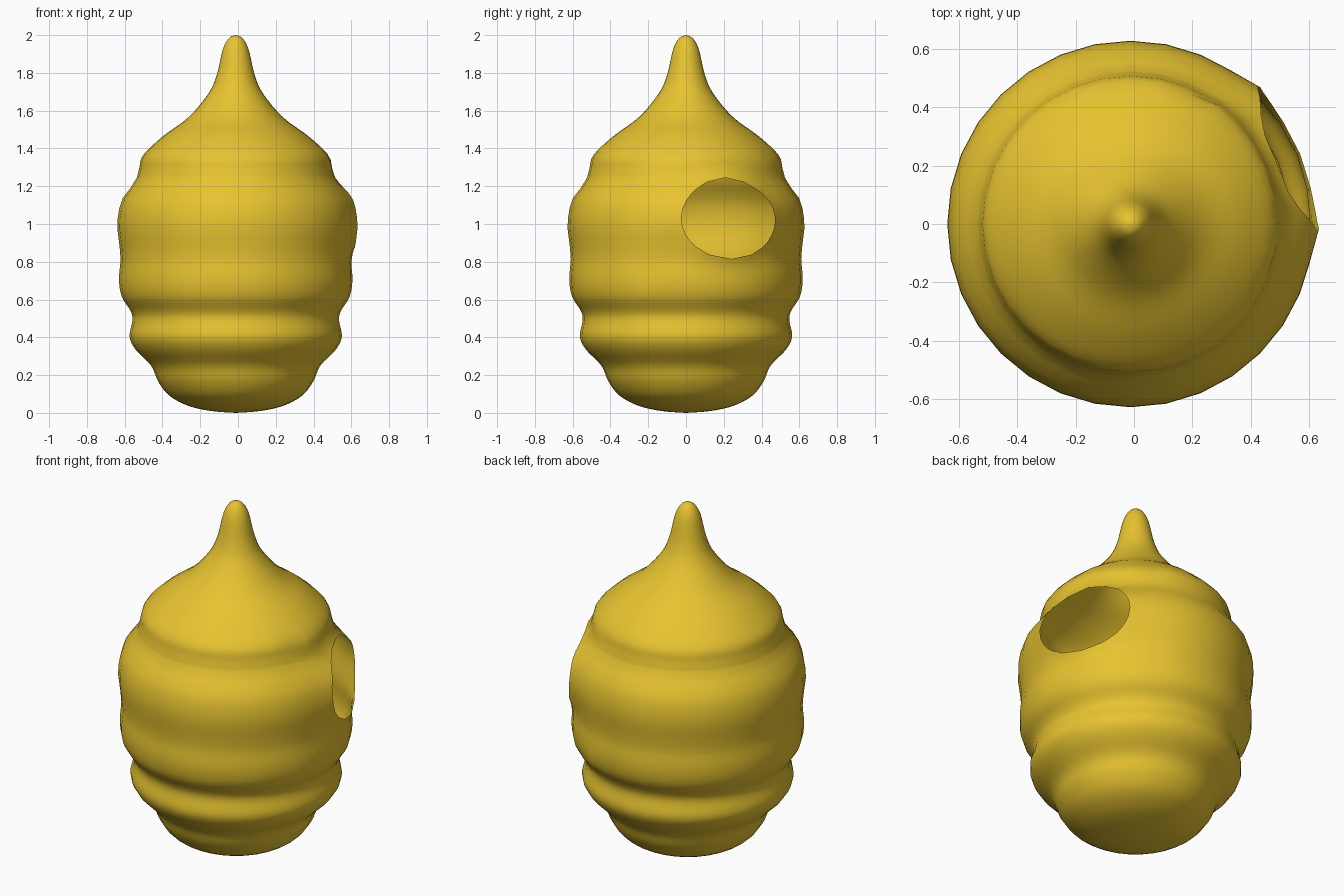
import bpy, bmesh, math

if "Cube" in bpy.data.objects:
    bpy.data.objects.remove(bpy.data.objects["Cube"])

AXIS_X = -0.012
SEGS = 32
HOLE_Z, HOLE_B = 1.03, 0.215                       # hole centre height, half height
HOLE_T, HOLE_A = math.radians(22.5), math.radians(22.5)   # hole direction, half angle

# hive silhouette (radius, height)
PTS = [(0, 0.0), (0.13, 0.01), (0.25, 0.037), (0.35, 0.09), (0.41, 0.165), (0.448, 0.25),
       (0.53, 0.335), (0.562, 0.405), (0.547, 0.49), (0.557, 0.54), (0.603, 0.615),
       (0.618, 0.705), (0.61, 0.82), (0.62, 0.92), (0.627, 1.01), (0.602, 1.13),
       (0.535, 1.22), (0.512, 1.29), (0.49, 1.365), (0.385, 1.465), (0.25, 1.565),
       (0.145, 1.69), (0.10, 1.79), (0.068, 1.925), (0.035, 1.985), (0, 2.0)]


def spline(pts, n):
    """Catmull-Rom through the points."""
    out = []
    for i in range(len(pts) - 1):
        p0, p1, p2, p3 = (pts[max(i - 1, 0)], pts[i], pts[i + 1], pts[min(i + 2, len(pts) - 1)])
        for k in range(n):
            t = k / n
            out.append(tuple(0.5 * (2 * b + (c - a) * t + (2 * a - 5 * b + 4 * c - d) * t * t
                                    + (3 * b - a - 3 * c + d) * t ** 3)
                             for a, b, c, d in zip(p0, p1, p2, p3)))
    return out + [pts[-1]]


DENSE = spline(PTS, 24)


def radius(z):
    for (r0, z0), (r1, z1) in zip(DENSE, DENSE[1:]):
        if z0 <= z <= z1:
            return r0 + (r1 - r0) * (z - z0) / max(z1 - z0, 1e-9)
    return 0.0


def place(theta, z, r):
    """Point on the hive, with the grid around the hole rounded and its rim flared."""
    d = (theta - HOLE_T + math.pi) % (2 * math.pi) - math.pi
    u, v = d / HOLE_A, (z - HOLE_Z) / HOLE_B
    m = max(abs(u), abs(v))
    if 0.99 < m < 2:
        t = m - 1
        s = m / math.hypot(u, v)
        theta = HOLE_T + d * (s * 1.1 * (1 - t) + t)
        z = HOLE_Z + v * HOLE_B * (s * (1 - t) + t)
        r = radius(z) + 0.018 * max(0, 1 - t / 0.4) ** 2
    return (AXIS_X + r * math.cos(theta), r * math.sin(theta), z)


# ring heights: profile samples, with even rows across the hole
low, high = HOLE_Z - HOLE_B, HOLE_Z + HOLE_B
samples = spline(PTS, 4)[1:-1]
rings = [p for p in samples if p[1] < low - 0.008]
rings += [(radius(z), z) for z in (low + HOLE_B * k / 4 for k in range(9))]
rings += [p for p in samples if p[1] > high + 0.008]

# hive shell
bm = bmesh.new()
grid = [[bm.verts.new(place(2 * math.pi * j / SEGS, z, r)) for j in range(SEGS)] for r, z in rings]
bottom = bm.verts.new((AXIS_X, 0, 0))
top = bm.verts.new((AXIS_X, 0, 2))
for j in range(SEGS):
    k = (j + 1) % SEGS
    bm.faces.new((bottom, grid[0][k], grid[0][j]))
    bm.faces.new((top, grid[-1][j], grid[-1][k]))
    for i in range(len(rings) - 1):
        in_hole = j < 4 and low < (rings[i][1] + rings[i + 1][1]) / 2 < high
        if not in_hole:
            bm.faces.new((grid[i][j], grid[i][k], grid[i + 1][k], grid[i + 1][j]))
loose = [v for v in bm.verts if not v.link_faces]
bmesh.ops.delete(bm, geom=loose, context='VERTS')
for f in bm.faces:
    f.smooth = True

mesh = bpy.data.meshes.new("hive_shell")
bm.to_mesh(mesh)
bm.free()
hive = bpy.data.objects.new("hive_shell", mesh)
bpy.context.collection.objects.link(hive)

mat = bpy.data.materials.new("honey_yellow")
mat.diffuse_color = (0.8, 0.55, 0.03, 1)
mat.use_nodes = True
mat.node_tree.nodes["Principled BSDF"].inputs["Base Color"].default_value = mat.diffuse_color
mesh.materials.append(mat)
